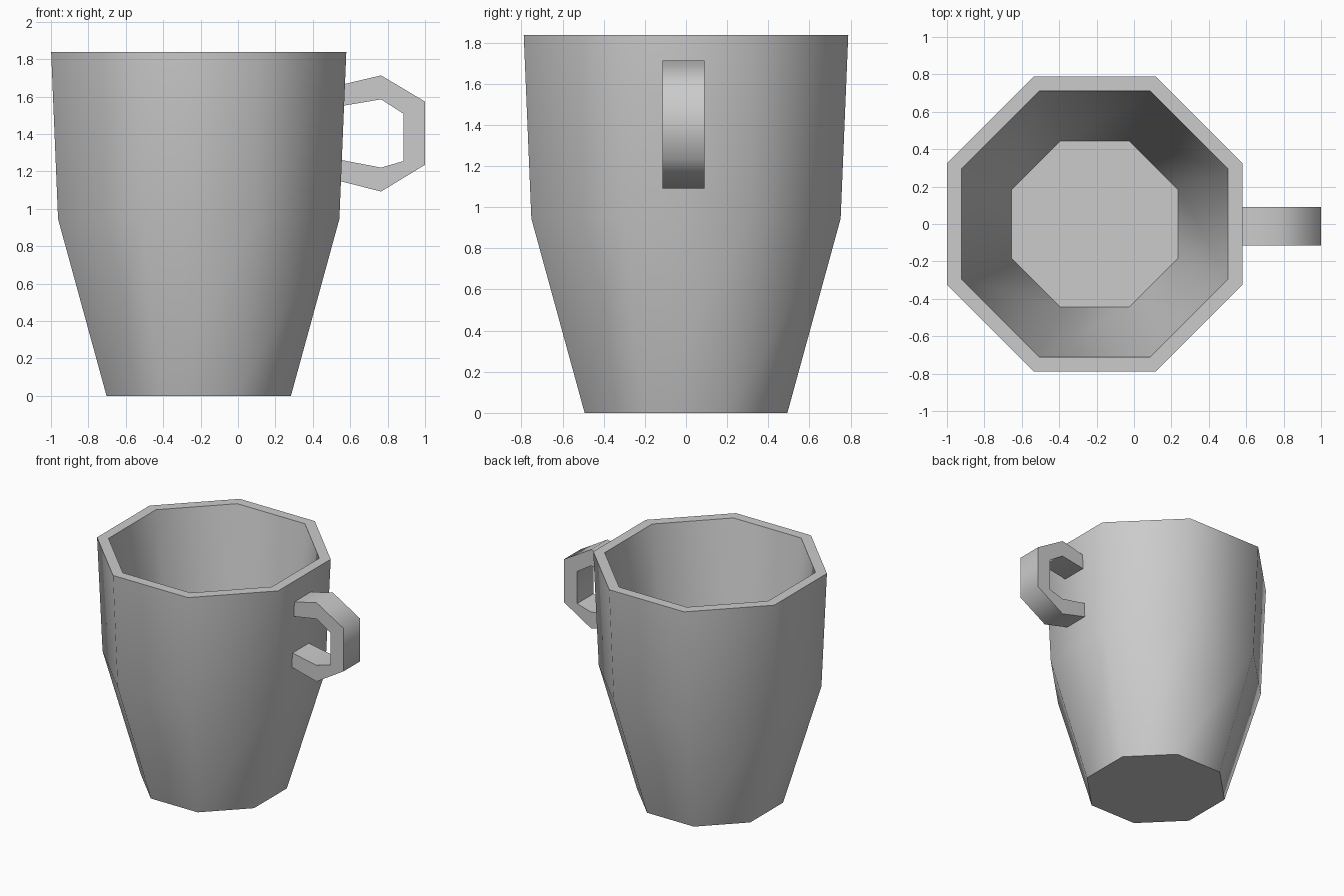
import bpy, bmesh, math
from math import pi, cos, sin

if "Cube" in bpy.data.objects:
    bpy.data.objects.remove(bpy.data.objects["Cube"], do_unlink=True)

SIDES = 8
CENTRE_X = -0.21

clay = bpy.data.materials.new("grey_ceramic")
clay.use_nodes = True
GREY = (0.6, 0.6, 0.6, 1)
clay.diffuse_color = GREY
clay.node_tree.nodes["Principled BSDF"].inputs["Base Color"].default_value = GREY


def finish(name, bm):
    bmesh.ops.recalc_face_normals(bm, faces=bm.faces)
    mesh = bpy.data.meshes.new(name)
    bm.to_mesh(mesh)
    bm.free()
    mesh.materials.append(clay)
    obj = bpy.data.objects.new(name, mesh)
    bpy.context.collection.objects.link(obj)
    bpy.ops.object.select_all(action="DESELECT")
    obj.select_set(True)
    bpy.context.view_layer.objects.active = obj
    bpy.ops.object.shade_smooth_by_angle(angle=math.radians(65))
    return obj


def bridge(bm, a, b, closed=True):
    n = len(a)
    for i in range(n if closed else n - 1):
        j = (i + 1) % n
        bm.faces.new((a[i], a[j], b[j], b[i]))


# Cup: octagonal rings from the base, up the outside, over the rim, down the straight inside
profile = [(0.493, 0), (0.752, 0.945), (0.789, 1.837),
           (0.712, 1.837), (0.445, 0.08)]  # (apothem, height)
bm = bmesh.new()
rings = []
for apothem, z in profile:
    r = apothem / cos(pi / SIDES)
    angles = [(i + 0.5) * 2 * pi / SIDES for i in range(SIDES)]
    rings.append([bm.verts.new((CENTRE_X + r * cos(t), r * sin(t), z)) for t in angles])
for lower, upper in zip(rings, rings[1:]):
    bridge(bm, lower, upper)
bm.faces.new(rings[0])
bm.faces.new(rings[-1])
finish("cup", bm)

# Handle: angular band with its ends set into the cup wall
outer = [(0.54, 1.66), (0.765, 1.713), (1.0, 1.573), (1.0, 1.235), (0.765, 1.092), (0.53, 1.152)]
inner = [(0.54, 1.547), (0.765, 1.585), (0.885, 1.508), (0.885, 1.255), (0.765, 1.22), (0.53, 1.265)]
bm = bmesh.new()
rails = [[bm.verts.new((x, y, z)) for x, z in path]
         for path, y in ((outer, -0.115), (outer, 0.09), (inner, 0.09), (inner, -0.115))]
for i in range(4):
    bridge(bm, rails[i], rails[(i + 1) % 4], closed=False)
for end in (0, -1):
    bm.faces.new([rail[end] for rail in rails])
finish("handle", bm)
